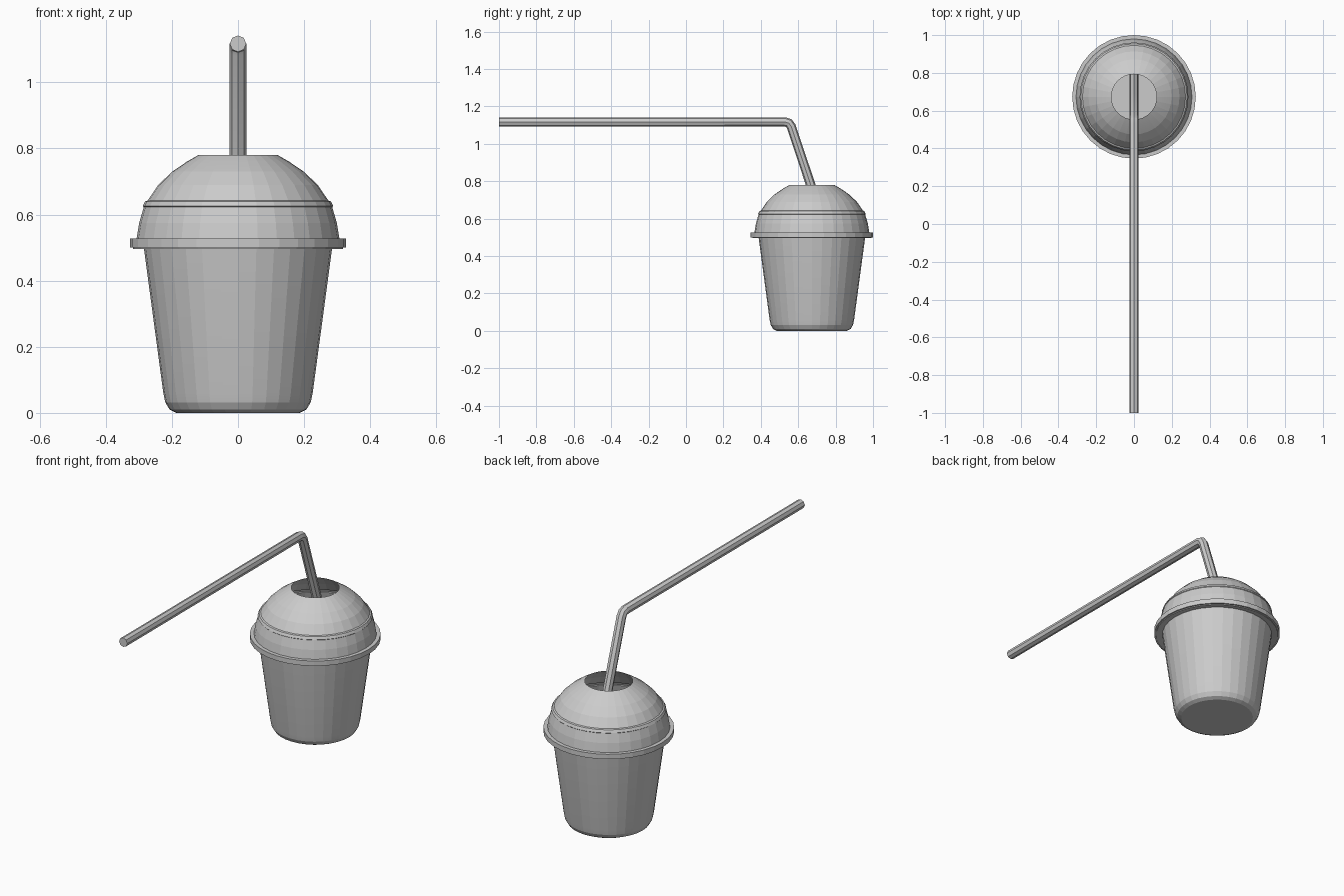
import bpy, bmesh, math
from mathutils import Vector

if "Cube" in bpy.data.objects:
    bpy.data.objects.remove(bpy.data.objects["Cube"])

CUP_Y = 0.673
SIDES = 32


def finish(name, bm, angle):
    bmesh.ops.recalc_face_normals(bm, faces=bm.faces)
    mesh = bpy.data.meshes.new(name)
    bm.to_mesh(mesh)
    bm.free()
    obj = bpy.data.objects.new(name, mesh)
    bpy.context.collection.objects.link(obj)
    bpy.ops.object.select_all(action='DESELECT')
    obj.select_set(True)
    bpy.context.view_layer.objects.active = obj
    bpy.ops.object.shade_smooth_by_angle(angle=math.radians(angle))
    return obj


def skin(bm, rings):
    for a, b in zip(rings, rings[1:]):
        n = len(a)
        for i in range(n):
            j = (i + 1) % n
            bm.faces.new((a[i], a[j], b[j], b[i]))


def lathe(name, profile, cap_bottom=False):
    bm = bmesh.new()
    rings = []
    for r, z in profile:
        rings.append([bm.verts.new((r * math.cos(2 * math.pi * i / SIDES),
                                    CUP_Y + r * math.sin(2 * math.pi * i / SIDES), z))
                      for i in range(SIDES)])
    skin(bm, rings)
    if cap_bottom:
        bm.faces.new(rings[0])
    return finish(name, bm, 5)


def tube(name, path, radius, sides=8):
    # Sweep a polygon along a path lying in the yz plane
    pts = [Vector((0, y, z)) for y, z in path]
    bm = bmesh.new()
    rings = []
    for k, p in enumerate(pts):
        d_in = (p - pts[max(k - 1, 0)]).normalized()
        d_out = (pts[min(k + 1, len(pts) - 1)] - p).normalized()
        t = (d_in + d_out).normalized()
        side = Vector((1, 0, 0))
        up = side.cross(t)
        rings.append([bm.verts.new(p + radius * (math.cos(a) * up + math.sin(a) * side))
                      for a in (2 * math.pi * i / sides for i in range(sides))])
    skin(bm, rings)
    bm.faces.new(rings[0])
    bm.faces.new(rings[-1])
    return finish(name, bm, 30)


# Tapered cup with rounded foot
lathe("cup", [(0.187, 0.0), (0.207, 0.01), (0.22, 0.032), (0.226, 0.06),
              (0.285, 0.50)], cap_bottom=True)

# Domed lid: rim, lower skirt, small ridge, dome with open top
lathe("dome_lid", [(0.285, 0.50), (0.318, 0.496), (0.318, 0.50), (0.327, 0.50),
                   (0.327, 0.527), (0.307, 0.527), (0.299, 0.575), (0.285, 0.623),
                   (0.288, 0.626), (0.281, 0.64), (0.273, 0.643), (0.241, 0.69),
                   (0.199, 0.73), (0.155, 0.76), (0.12, 0.78)])

# Bent straw reaching down into the cup
tube("straw", [(-1.0, 1.117), (0.53, 1.117), (0.55, 1.111), (0.563, 1.092),
               (0.667, 0.78), (0.88, 0.14)], 0.025)
